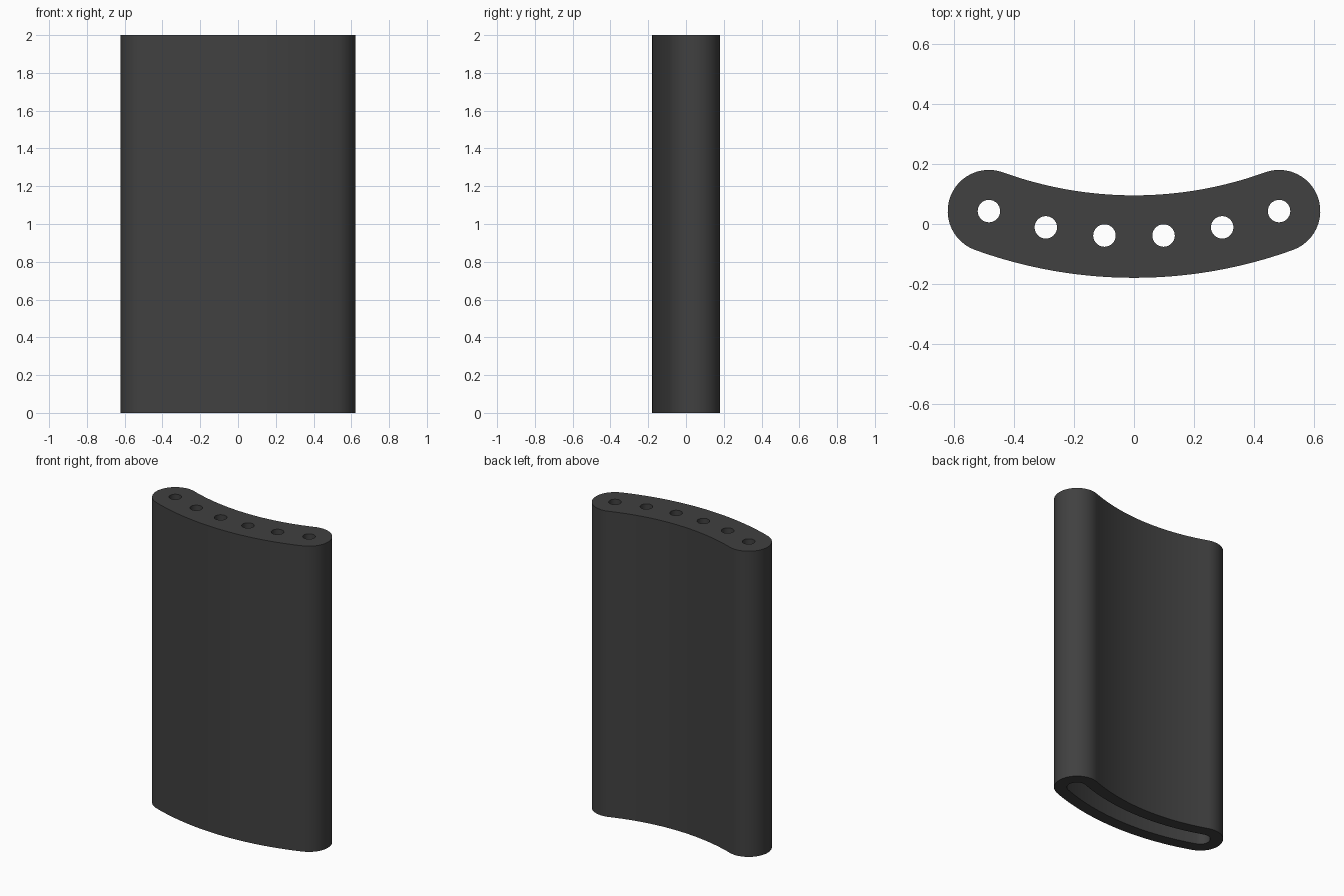
import bpy, bmesh, math

if "Cube" in bpy.data.objects:
    bpy.data.objects.remove(bpy.data.objects["Cube"])

R = 1.42                  # radius of the curved centre line
CY = 1.378                # y of the bend centre
HALF = math.radians(19.93)  # half of the bend angle
HEIGHT = 2.0
CAP = 0.075               # thickness of the perforated top

charcoal = bpy.data.materials.new("charcoal")
charcoal.diffuse_color = (0.052, 0.052, 0.052, 1)
charcoal.use_nodes = True
charcoal.node_tree.nodes["Principled BSDF"].inputs["Base Color"].default_value = charcoal.diffuse_color


def on_arc(radius, a):
    return (radius * math.sin(a), CY - radius * math.cos(a))


def curved_slot(r, arc_steps=32, end_steps=24):
    """Outline of a bent capsule with half thickness r, counter-clockwise."""
    pts = []
    for i in range(arc_steps + 1):                       # front arc
        pts.append(on_arc(R + r, -HALF + 2 * HALF * i / arc_steps))
    cx, cy = on_arc(R, HALF)
    for i in range(1, end_steps):                        # right round end
        t = HALF - math.pi / 2 + math.pi * i / end_steps
        pts.append((cx + r * math.cos(t), cy + r * math.sin(t)))
    for i in range(arc_steps + 1):                       # back arc
        pts.append(on_arc(R - r, HALF - 2 * HALF * i / arc_steps))
    for i in range(1, end_steps):                        # left round end
        t = math.pi / 2 - HALF + math.pi * i / end_steps
        pts.append((-cx + r * math.cos(t), cy + r * math.sin(t)))
    return pts


def circle(center, r, n=32):
    return [(center[0] + r * math.cos(2 * math.pi * i / n),
             center[1] + r * math.sin(2 * math.pi * i / n)) for i in range(n)]


def prism(name, outlines, z0, z1):
    """Extrude closed outlines straight up into one object."""
    bm = bmesh.new()
    for pts in outlines:
        face = bm.faces.new([bm.verts.new((x, y, z0)) for x, y in pts])
        top = bmesh.ops.extrude_face_region(bm, geom=[face])["geom"]
        for v in top:
            if isinstance(v, bmesh.types.BMVert):
                v.co.z = z1
    bmesh.ops.recalc_face_normals(bm, faces=bm.faces)
    mesh = bpy.data.meshes.new(name)
    bm.to_mesh(mesh)
    bm.free()
    mesh.materials.append(charcoal)
    obj = bpy.data.objects.new(name, mesh)
    bpy.context.collection.objects.link(obj)
    return obj


# Curved body, hollow slot from below, six holes through the top
body = prism("curved_body", [curved_slot(0.1375)], 0, HEIGHT)
slot = prism("slot_cutter", [curved_slot(0.06)], -0.1, HEIGHT - CAP)
holes = prism("hole_cutter",
              [circle(on_arc(R, HALF * k / 5), 0.0375) for k in range(-5, 6, 2)],
              HEIGHT - CAP - 0.1, HEIGHT + 0.1)

bpy.context.view_layer.objects.active = body
body.select_set(True)
for cutter in (slot, holes):
    cutter.hide_render = True
    mod = body.modifiers.new(cutter.name, "BOOLEAN")
    mod.operation = "DIFFERENCE"
    mod.solver = "EXACT"
    mod.object = cutter
    bpy.ops.object.modifier_apply(modifier=mod.name)
    bpy.data.objects.remove(cutter)

bpy.ops.object.shade_smooth_by_angle(angle=math.radians(30))
